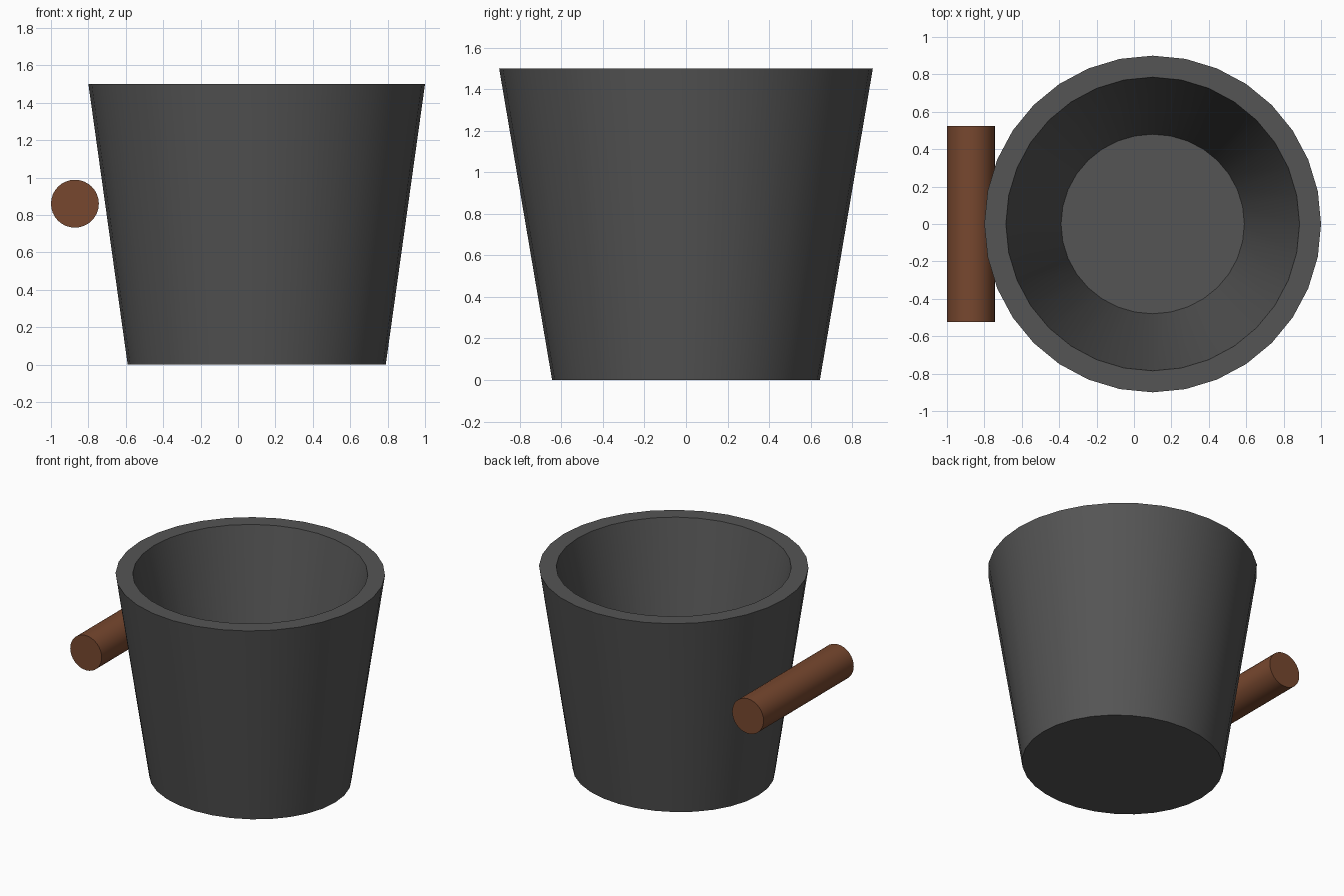
import bpy, bmesh, math

if "Cube" in bpy.data.objects:
    bpy.data.objects.remove(bpy.data.objects["Cube"])

SEGS = 32


def material(name, rgb):
    m = bpy.data.materials.new(name)
    m.diffuse_color = (*rgb, 1.0)
    m.use_nodes = True
    m.node_tree.nodes["Principled BSDF"].inputs["Base Color"].default_value = m.diffuse_color
    return m


def finish(obj, mat):
    obj.data.materials.append(mat)
    bpy.ops.object.select_all(action='DESELECT')
    obj.select_set(True)
    bpy.context.view_layer.objects.active = obj
    bpy.ops.object.shade_smooth_by_angle(angle=math.radians(30))


dark_grey = material("dark_grey", (0.09, 0.09, 0.09))
brown = material("brown", (0.185, 0.064, 0.028))

# Bucket: rings (x radius, y radius, z) from the underside, over the rim, to the inner floor
rings = [(0.69, 0.645, 0.0), (0.90, 0.90, 1.5), (0.785, 0.785, 1.5), (0.49, 0.48, 0.12)]
bm = bmesh.new()
loops = []
for rx, ry, z in rings:
    angles = [2 * math.pi * i / SEGS for i in range(SEGS)]
    loops.append([bm.verts.new((rx * math.cos(a), ry * math.sin(a), z)) for a in angles])
for low, high in zip(loops, loops[1:]):
    for i in range(SEGS):
        j = (i + 1) % SEGS
        bm.faces.new((low[i], low[j], high[j], high[i]))
bm.faces.new(loops[0][::-1])
bm.faces.new(loops[-1])
bmesh.ops.recalc_face_normals(bm, faces=bm.faces)
mesh = bpy.data.meshes.new("bucket")
bm.to_mesh(mesh)
bm.free()
bucket = bpy.data.objects.new("bucket", mesh)
bucket.location.x = 0.1
bpy.context.collection.objects.link(bucket)
finish(bucket, dark_grey)

# Handle: round bar lying along y beside the bucket
bpy.ops.mesh.primitive_cylinder_add(vertices=SEGS, radius=0.128, depth=1.05,
                                    location=(-0.872, 0, 0.86),
                                    rotation=(math.pi / 2, 0, 0))
handle = bpy.context.object
handle.name = "handle"
finish(handle, brown)
